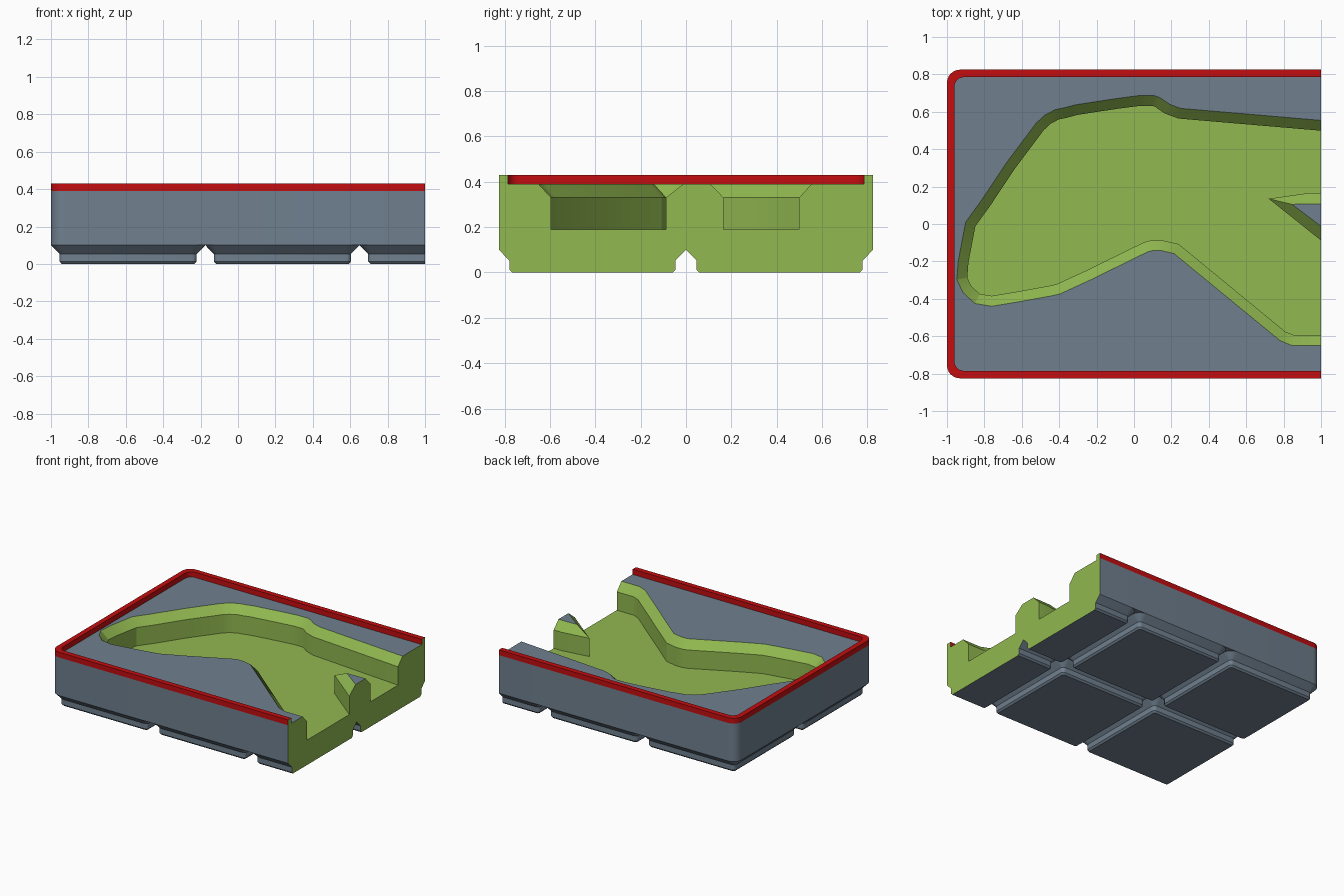
import bpy, bmesh, math
from mathutils import Vector

if "Cube" in bpy.data.objects:
    bpy.data.objects.remove(bpy.data.objects["Cube"])

# Colours
def material(name, rgb):
    m = bpy.data.materials.new(name)
    m.diffuse_color = (*rgb, 1)
    m.use_nodes = True
    m.node_tree.nodes["Principled BSDF"].inputs["Base Color"].default_value = m.diffuse_color
    return m

MATS = [material("slate_grey", (0.162, 0.216, 0.275)),
        material("cut_green", (0.283, 0.479, 0.080)),
        material("rim_red", (0.546, 0.004, 0.005))]
GREY, GREEN, RED = range(3)

CELL = 0.825                      # foot grid pitch
X0, X1, HALF = -1.0, -1.0 + 3 * CELL, CELL
BASE, DECK, RIM = 0.10, 0.39, 0.43


def rounded_rect(x0, x1, y0, y1, r, n=6):
    pts = []
    for cx, cy, a0 in ((x1 - r, y1 - r, 0), (x0 + r, y1 - r, 90),
                       (x0 + r, y0 + r, 180), (x1 - r, y0 + r, 270)):
        for i in range(n + 1):
            a = math.radians(a0 + 90 * i / n)
            pts.append((cx + r * math.cos(a), cy + r * math.sin(a)))
    return pts


def inset(pts, d):
    """Mitred inward offset of a counter-clockwise outline."""
    out = []
    for i, p in enumerate(pts):
        p = Vector(p)
        e1 = (p - Vector(pts[i - 1])).normalized()
        e2 = (Vector(pts[(i + 1) % len(pts)]) - p).normalized()
        n1, n2 = Vector((-e1.y, e1.x)), Vector((-e2.y, e2.x))
        q = p + (n1 + n2) * d / (1 + n1.dot(n2))
        out.append((q.x, q.y))
    return out


def loft(name, rings, mat, closed_loop=False):
    """Skin (outline, z) rings; cap the ends, or join last to first."""
    bm = bmesh.new()
    rows = [[bm.verts.new((x, y, z)) for x, y in pts] for pts, z in rings]
    pairs = list(zip(rows, rows[1:]))
    if closed_loop:
        pairs.append((rows[-1], rows[0]))
    else:
        bm.faces.new(rows[0][::-1])
        bm.faces.new(rows[-1])
    for a, b in pairs:
        for i in range(len(a)):
            j = (i + 1) % len(a)
            bm.faces.new((a[i], a[j], b[j], b[i]))
    bmesh.ops.recalc_face_normals(bm, faces=bm.faces)
    for f in bm.faces:
        f.material_index = mat
    me = bpy.data.meshes.new(name)
    bm.to_mesh(me)
    bm.free()
    ob = bpy.data.objects.new(name, me)
    bpy.context.collection.objects.link(ob)
    for m in MATS:
        me.materials.append(m)
    return ob


def cut(ob, cutter):
    mod = ob.modifiers.new("cut", 'BOOLEAN')
    mod.operation, mod.solver, mod.object = 'DIFFERENCE', 'EXACT', cutter
    bpy.context.view_layer.objects.active = ob
    bpy.ops.object.modifier_apply(modifier=mod.name)


# Cutter for the sawn-off end at x = 1
end_box = [(1, -2), (3, -2), (3, 2), (1, 2)]
end_cutter = loft("end_cutter", [(end_box, -1), (end_box, 1)], GREEN)

# Tray body
outer = rounded_rect(X0, X1, -HALF, HALF, 0.07)
body = loft("tray_body", [(outer, BASE), (outer, DECK)], GREY)

# Tool-shaped pocket with a chamfered mouth
mouth = [(1.2, 0.537), (0.25, 0.618), (0.19, 0.64), (0.14, 0.675), (0.107, 0.687),
         (0.03, 0.687), (-0.10, 0.67), (-0.315, 0.637), (-0.37, 0.622),
         (-0.42, 0.612), (-0.48, 0.58), (-0.525, 0.537), (-0.685, 0.323),
         (-0.813, 0.13), (-0.90, 0.01), (-0.94, -0.20), (-0.947, -0.297),
         (-0.915, -0.366), (-0.85, -0.425), (-0.76, -0.44), (-0.61, -0.415),
         (-0.44, -0.384), (-0.396, -0.374), (-0.235, -0.30), (0.075, -0.148),
         (0.10, -0.142), (0.144, -0.142), (0.214, -0.158), (0.78, -0.623),
         (0.845, -0.65), (1.2, -0.65)]
floor = inset(mouth, 0.055)
pocket = loft("pocket_cutter", [(floor, 0.19), (floor, 0.33), (mouth, DECK),
                                (mouth, 0.6)], GREEN)
cut(body, pocket)
cut(body, end_cutter)

# Pointed island standing in the pocket
foot_line = [(0.72, 0.135), (1.0, -0.088), (1.0, 0.165), (0.93, 0.165)]
top_line = [(0.845, 0.105), (1.0, -0.012), (1.0, 0.108), (0.93, 0.108)]
island = loft("pocket_island", [(foot_line, 0.19), (foot_line, 0.33),
                                (top_line, DECK)], GREEN)
for f in island.data.polygons:
    if f.center.z > DECK - 0.001:
        f.material_index = GREY

# Red stacking rim
T = 0.04
inner = rounded_rect(X0 + T, X1 - T, -HALF + T, HALF - T, 0.05)
rim = loft("stacking_rim", [(outer, DECK), (outer, RIM), (inner, RIM),
                            (inner, DECK)], RED, closed_loop=True)
cut(rim, end_cutter)

# Stepped feet, two rows of three
parts = [body, island, rim]
for col in range(3):
    for row in range(2):
        x, y = X0 + col * CELL, -HALF + row * CELL
        rings = [(rounded_rect(x + d, x + CELL - d, y + d, y + CELL - d, 0.072 - d), z)
                 for d, z in ((0.058, 0), (0.046, 0.013), (0.046, 0.053), (0, BASE))]
        foot = loft(f"foot_{col + 1}_{row + 1}", rings, GREY)
        if col == 2:
            cut(foot, end_cutter)
        parts.append(foot)

# Remove cutters and finish the shading
for helper in (end_cutter, pocket):
    bpy.data.objects.remove(helper, do_unlink=True)
bpy.ops.object.select_all(action='DESELECT')
for ob in parts:
    ob.select_set(True)
bpy.context.view_layer.objects.active = body
bpy.ops.object.shade_smooth_by_angle(angle=math.radians(20))
